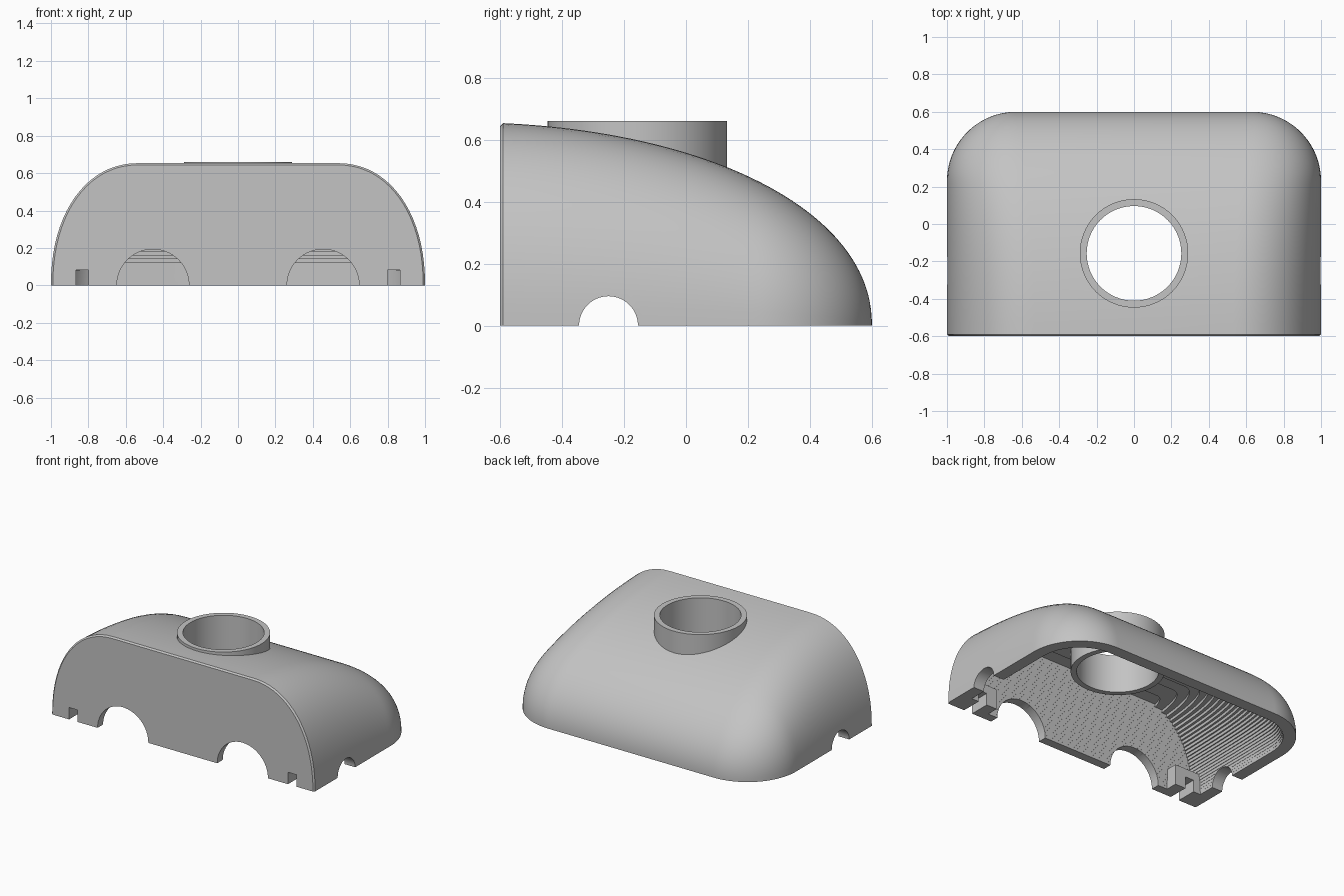
import bpy, bmesh, math
from mathutils import Matrix

if "Cube" in bpy.data.objects:
    bpy.data.objects.remove(bpy.data.objects["Cube"])

GREY = bpy.data.materials.new("plain_grey")
GREY.use_nodes = True
GREY.diffuse_color = (0.55, 0.55, 0.55, 1)
GREY.node_tree.nodes["Principled BSDF"].inputs["Base Color"].default_value = (0.55, 0.55, 0.55, 1)

FRONT, WALL, TOP = -0.6, 0.08, 0.657
N_SIDE, N_ROOF = 2.15, 2.1       # superellipse exponents


def make(name, bm):
    bmesh.ops.recalc_face_normals(bm, faces=bm.faces)
    mesh = bpy.data.meshes.new(name)
    bm.to_mesh(mesh)
    bm.free()
    mesh.materials.append(GREY)
    obj = bpy.data.objects.new(name, mesh)
    bpy.context.collection.objects.link(obj)
    return obj


def loft(name, rings):
    """Closed solid through rings with equal point counts."""
    bm = bmesh.new()
    loops = [[bm.verts.new(p) for p in ring] for ring in rings]
    n = len(loops[0])
    for a, b in zip(loops, loops[1:]):
        for i in range(n):
            j = (i + 1) % n
            bm.faces.new((a[i], a[j], b[j], b[i]))
    bm.faces.new(loops[0])
    bm.faces.new(loops[-1])
    return make(name, bm)


def cylinder(name, radius, depth, matrix):
    bm = bmesh.new()
    bmesh.ops.create_cone(bm, cap_ends=True, segments=64, radius1=radius,
                          radius2=radius, depth=depth, matrix=matrix)
    return make(name, bm)


def box(name, lo, hi):
    bm = bmesh.new()
    bmesh.ops.create_cube(bm, size=1)
    for v in bm.verts:
        v.co = [hi[k] if v.co[k] > 0 else lo[k] for k in range(3)]
    return make(name, bm)


def cut(obj, cutter):
    mod = obj.modifiers.new("cut", 'BOOLEAN')
    mod.operation, mod.solver, mod.object = 'DIFFERENCE', 'EXACT', cutter
    bpy.context.view_layer.objects.active = obj
    bpy.ops.object.modifier_apply(modifier=mod.name)
    bpy.data.objects.remove(cutter)


# Shape rules: plan outline, roof line and flat part of the roof
def half_width(y, t):
    r = 0.37 - t
    d = min(max(y - 0.23, 0), r)
    return 0.63 + math.sqrt(r * r - d * d)


def roof(y, t):
    u = min((y + 0.75) / (1.35 - t), 1)
    return (TOP - t) * (1 - u ** N_ROOF) ** (1 / N_ROOF)


def roof_inverse(z, t):
    return -0.75 + (1.35 - t) * (1 - (z / (TOP - t)) ** N_ROOF) ** (1 / N_ROOF)


def flat_half(y):
    return 0.53 + 0.1 * ((y - FRONT) / 1.2) ** 2


# Outer body: cross-sections from front to back
def section(y, inset=0.0, steps=20):
    x0, w, h = flat_half(y), half_width(y, 0) - inset, roof(y, 0) - inset
    side = []
    for i in range(steps + 1):
        a = math.pi / 2 * i / steps
        side.append((x0 + (w - x0) * math.cos(a) ** (2 / N_SIDE),
                     h * math.sin(a) ** (2 / N_SIDE)))
    return [(x, y, z) for x, z in side] + [(-x, y, z) for x, z in reversed(side)]


rings = [section(FRONT, 0.01), section(FRONT + 0.01)]
start = math.acos(0.16 / 1.35)
for k in range(1, 49):
    a = start + (0.015 - start) * k / 48
    rings.append(section(-0.75 + 1.35 * math.cos(a) ** (2 / N_ROOF)))
shell = loft("shell", rings)


# Hollow: stepped stack of horizontal slices
def slice_outline(z, y0, steps=28):
    y1 = roof_inverse(z, WALL)
    half = []
    for i in range(steps):
        y = y0 + (y1 - y0) * math.sin(math.pi / 2 * i / (steps - 0.5))
        x0 = flat_half(y)
        u = min(z / roof(y, WALL), 1)
        x = x0 + (half_width(y, WALL) - x0) * (1 - u ** N_SIDE) ** (1 / N_SIDE)
        half.append((x, y))
    return half + [(-x, y) for x, y in reversed(half)]


LAYERS, CEILING = 28, 0.56
hollow_rings = []
for k in range(LAYERS):
    low, high = CEILING * k / LAYERS, CEILING * (k + 1) / LAYERS
    outline = slice_outline(high, -0.54 + 0.0004 * k)
    for z in (low if k else -0.05, high):
        hollow_rings.append([(x, y, z) for x, y in outline])
cut(shell, loft("hollow", hollow_rings))

# Front arches, side holes and the opening for the collar
for s in (-1, 1):
    cut(shell, cylinder("arch", 0.193, 0.3, Matrix.Translation((s * 0.455, FRONT, 0))
                        @ Matrix.Rotation(math.pi / 2, 4, 'X')))
    cut(shell, cylinder("side_hole", 0.095, 0.4, Matrix.Translation((s, -0.25, 0))
                        @ Matrix.Rotation(math.pi / 2, 4, 'Y')))
cut(shell, cylinder("opening", 0.27, 1, Matrix.Translation((0, -0.157, 0.6))))

# Corner blocks with a slot running through the front wall
parts = [shell]
for s, label in ((-1, "right"), (1, "left")):
    xs = sorted((s * 0.72, s * 0.96))
    block = box(label + "_corner_block", (xs[0], -0.57, 0), (xs[1], -0.46, 0.14))
    xs = sorted((s * 0.8, s * 0.865))
    for obj in (shell, block):
        cut(obj, box("slot", (xs[0], -0.7, -0.1), (xs[1], -0.4, 0.082)))
    parts.append(block)

# Round collar rising through the roof
collar = cylinder("collar", 0.29, 0.26, Matrix.Translation((0, -0.157, 0.53)))
cut(collar, cylinder("bore", 0.253, 1, Matrix.Translation((0, -0.157, 0.53))))
parts.append(collar)

# Smooth curved faces, keep edges sharp
bpy.ops.object.select_all(action='DESELECT')
for obj in parts:
    obj.select_set(True)
bpy.context.view_layer.objects.active = shell
bpy.ops.object.shade_smooth_by_angle(angle=math.radians(30))
